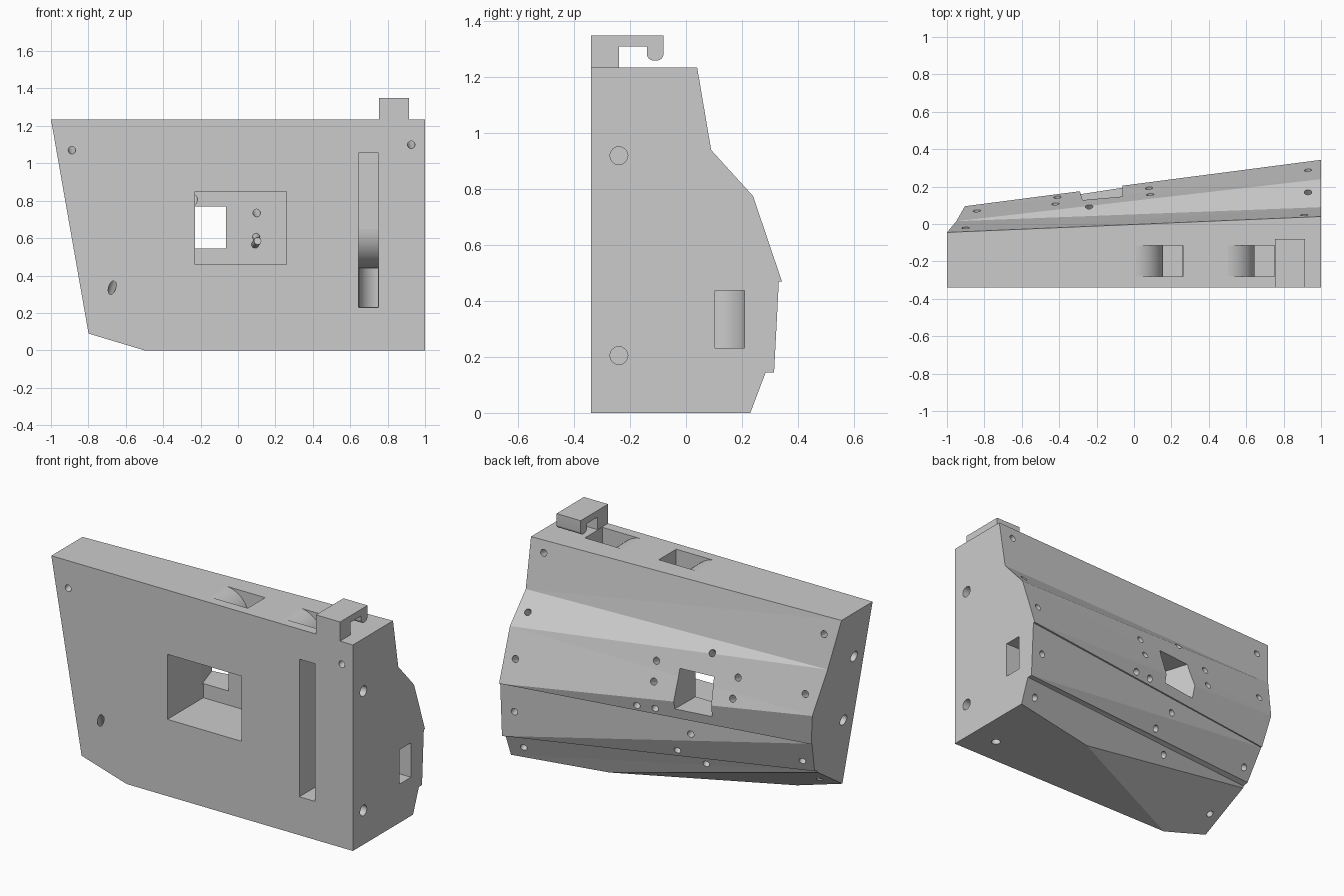
import bpy, bmesh, math
from mathutils import Vector
from mathutils.bvhtree import BVHTree

if "Cube" in bpy.data.objects:
    bpy.data.objects.remove(bpy.data.objects["Cube"])

grey = bpy.data.materials.new("plain_grey")
grey.diffuse_color = (0.6, 0.6, 0.6, 1)
grey.use_nodes = True
grey.node_tree.nodes["Principled BSDF"].inputs["Base Color"].default_value = grey.diffuse_color
TOP, FRONT = 1.235, -0.34


def finish(name, bm):
    bmesh.ops.recalc_face_normals(bm, faces=bm.faces)
    me = bpy.data.meshes.new(name)
    bm.to_mesh(me)
    bm.free()
    ob = bpy.data.objects.new(name, me)
    me.materials.append(grey)
    bpy.context.collection.objects.link(ob)
    return ob


def prism(name, pts, axis, a, b):
    """Extrude a 2D outline (remaining two axes in xyz order) along an axis."""
    bm = bmesh.new()

    def ring(h):
        out = []
        for p in pts:
            c = list(p)
            c.insert(axis, h)
            out.append(bm.verts.new(c))
        return out
    r0, r1 = ring(a), ring(b)
    n = len(pts)
    bm.faces.new(r0)
    bm.faces.new(r1)
    for i in range(n):
        bm.faces.new((r0[i], r0[(i + 1) % n], r1[(i + 1) % n], r1[i]))
    return finish(name, bm)


def rect(a0, a1, b0, b1):
    return [(a0, b0), (a1, b0), (a1, b1), (a0, b1)]


def arc(cx, cy, rx, ry, d0, d1, n=12):
    return [(cx + rx * math.cos(math.radians(d0 + (d1 - d0) * i / n)),
             cy + ry * math.sin(math.radians(d0 + (d1 - d0) * i / n))) for i in range(n + 1)]


# Body: twisted back surface between the right and left end profiles (y, z)
right = [(.04, TOP), (.09, .94), (.24, .775), (.343, .47), (.332, .47),
         (.315, .145), (.285, .145), (.23, 0)]
left = [(-.045, TOP), (.015, .95), (.095, .69), (.057, .497), (.05, .497),
        (-.025, .295), (-.055, .285), (-.145, 0)]


def left_x(z):
    return -1 + .1754 * (TOP - z)


bm = bmesh.new()
R = [bm.verts.new((1, y, z)) for y, z in right]
L = [bm.verts.new((left_x(z), y, z)) for y, z in left]
FR = [bm.verts.new((1, FRONT, z)) for z in (0, TOP)]
FL = [bm.verts.new((left_x(z), FRONT, z)) for z in (0, TOP)]
for i in range(len(R) - 1):
    bm.faces.new((R[i], R[i + 1], L[i]))
    bm.faces.new((R[i + 1], L[i + 1], L[i]))
bm.faces.new(R + FR)
bm.faces.new(L + FL)
bm.faces.new((FR[0], FR[1], FL[1], FL[0]))
bm.faces.new((R[0], L[0], FL[1], FR[1]))
bm.faces.new((R[-1], L[-1], FL[0], FR[0]))
bmesh.ops.recalc_face_normals(bm, faces=bm.faces)

# Slanted cut under the left bottom corner
slant = Vector((-.0405, .0837, -.135)).normalized()
cut = bmesh.ops.bisect_plane(bm, geom=bm.verts[:] + bm.edges[:] + bm.faces[:],
                             plane_co=(-.5, FRONT, 0), plane_no=slant, clear_outer=True)
rim = [e for e in cut["geom_cut"] if isinstance(e, bmesh.types.BMEdge)]
bmesh.ops.contextual_create(bm, geom=rim)
bmesh.ops.recalc_face_normals(bm, faces=bm.faces)
tree = BVHTree.FromBMesh(bm)
body = finish("body", bm)

# Screw holes: (start, inward direction, depth, radius)
holes = []
back = [(.91, 1.165, .6), (-.9, 1.135, .6), (.93, .85, .1), (-.24, .89, .15),
        (.086, .78, .28), (-.42, .795, .1), (-.84, .795, .1), (.93, .615, .1),
        (.08, .67, .28), (-.41, .68, .1), (.17, .515, .1), (.06, .52, .3),
        (.92, .31, .08), (-.14, .4, .1), (-.78, .355, .1), (-.04, .27, .1),
        (-.17, .19, .1), (.91, .07, .1)]
for x, z, depth in back:
    co, no, _, _ = tree.ray_cast(Vector((x, 1, z)), Vector((0, -1, 0)))
    if co:
        holes.append((co, -no, depth, .02))
holes.append((Vector((-.74, -.2, .11)), -slant, .45, .02))
holes.append((Vector((.84, -.18, 0)), Vector((0, 0, 1)), .1, .025))
for z in (.92, .205):
    holes.append((Vector((1, -.24, z)), Vector((-1, 0, 0)), .1, .032))
for z in (.93, .53):
    holes.append((Vector((left_x(z), -.24, z)), Vector((1, 0, .1754)).normalized(), .1, .032))

bm = bmesh.new()
for co, d, depth, r in holes:
    made = bmesh.ops.create_cone(bm, cap_ends=True, segments=16, radius1=r, radius2=r,
                                 depth=depth + .06)
    rot = d.to_track_quat('Z', 'Y')
    for v in made["verts"]:
        v.co = rot @ v.co + co + d * (depth - .06) / 2
cutters = [finish("screw_holes", bm)]

# Front pocket with a flared window through to the back
cutters.append(prism("pocket", [(-.23, .46), (.26, .46), (.26, .85), (-.23, .85)], 1, -.4, 0))
cutters.append(prism("window", [(-.229, -.02), (-.065, -.02), (-.058, .4), (-.36, .4)],
                     2, .545, .77))

# Cable slot in the front, curving down and out through the right side
cutters.append(prism("front_slot", [(-.4, .23), (.1, .23)] + arc(.1, .65, .215, .21, 270, 180)
                     + [(-.115, 1.055), (-.4, 1.055)], 0, .645, .75))
cutters.append(prism("side_channel", [(.646, -.2)] + arc(.756, .1, .11, .11, 180, 90)
                     + [(1.05, .21), (1.05, .103), (.749, .103), (.749, -.2)], 2, .232, .438))

# Rounded cable entries in the top
for x, z in ((.645, 1.04), (.155, .84)):
    w = .106
    cutters.append(prism("top_entry", [(x + w, 1.3), (x + w, z), (x, z)]
                         + arc(x - .16, TOP - .16, .16, .161, 0, 85) + [(x - .146, 1.3)],
                         1, -.28, -.115))

for c in cutters:
    m = body.modifiers.new(c.name, 'BOOLEAN')
    m.operation, m.solver, m.object = 'DIFFERENCE', 'EXACT', c
dg = bpy.context.evaluated_depsgraph_get()
mesh = bpy.data.meshes.new_from_object(body.evaluated_get(dg))
body.modifiers.clear()
body.data = mesh
for c in cutters:
    bpy.data.objects.remove(c)

# Hook on the top right
hook = prism("top_hook", [(FRONT, TOP - .005), (FRONT, 1.35), (-.08, 1.35)]
             + arc(-.105, 1.285, .025, .025, 0, -90, 6) + arc(-.115, 1.285, .025, .025, 270, 180, 6)
             + [(-.14, 1.31), (-.24, 1.31), (-.24, TOP - .005)], 0, .755, .915)

for ob in (body, hook):
    bpy.ops.object.select_all(action='DESELECT')
    ob.select_set(True)
    bpy.context.view_layer.objects.active = ob
    bpy.ops.object.shade_smooth_by_angle(angle=math.radians(12 if ob is hook else 24))
for p in body.data.polygons:  # large planes stay flat
    if p.area > .01:
        p.use_smooth = False
